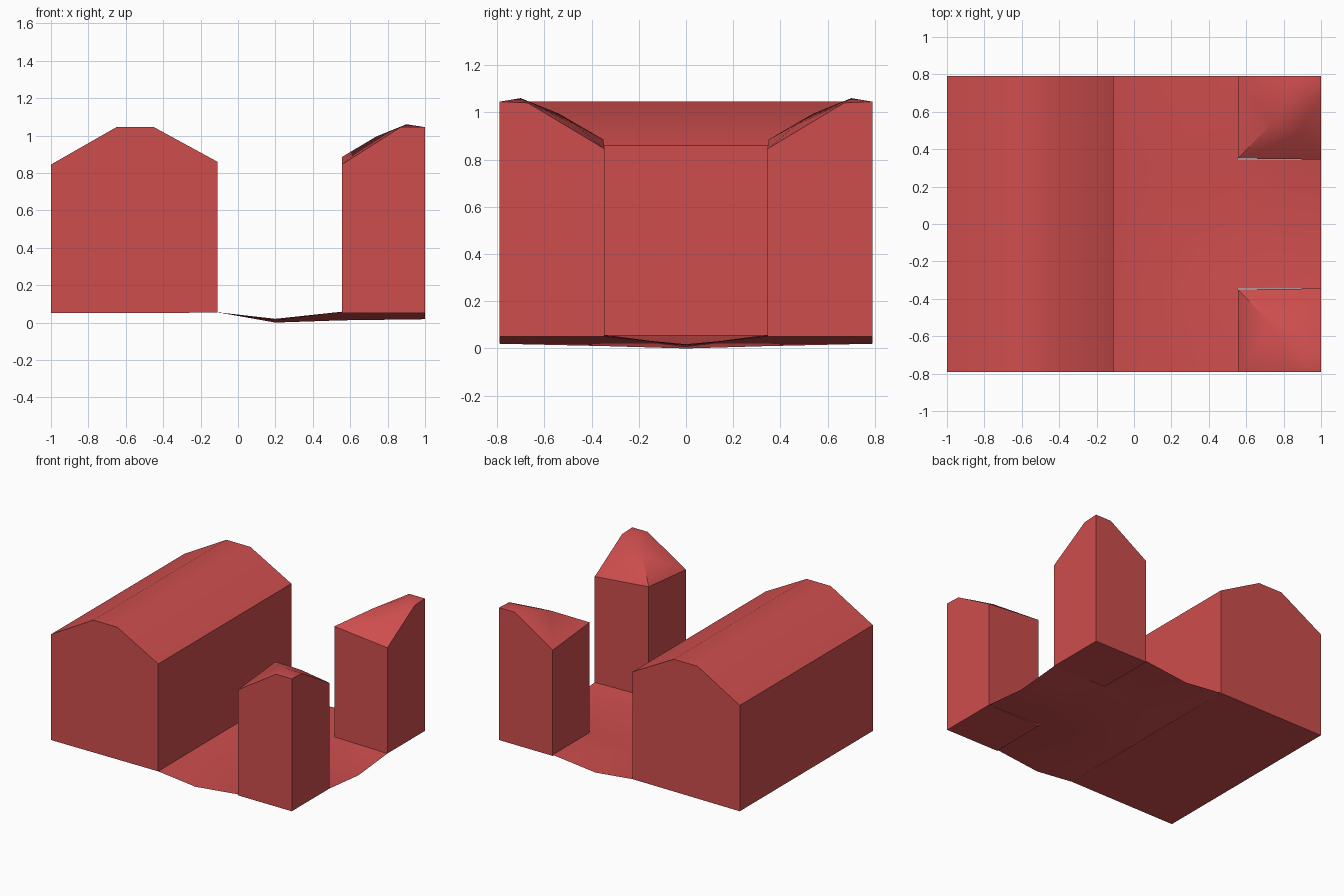
import bpy, bmesh, math

if "Cube" in bpy.data.objects:
    bpy.data.objects.remove(bpy.data.objects["Cube"])

red = bpy.data.materials.new("brick_red")
red.diffuse_color = (0.62, 0.075, 0.075, 1)
red.use_nodes = True
red.node_tree.nodes["Principled BSDF"].inputs["Base Color"].default_value = red.diffuse_color


def make(name, verts, faces, mirror=False, closed=True):
    mesh = bpy.data.meshes.new(name)
    mesh.from_pydata(verts, [], faces)
    bm = bmesh.new()
    bm.from_mesh(mesh)
    if closed:
        bmesh.ops.recalc_face_normals(bm, faces=bm.faces[:])
    bm.to_mesh(mesh)
    bm.free()
    mesh.materials.append(red)
    ob = bpy.data.objects.new(name, mesh)
    bpy.context.collection.objects.link(ob)
    bpy.ops.object.select_all(action='DESELECT')
    ob.select_set(True)
    bpy.context.view_layer.objects.active = ob
    bpy.ops.object.shade_smooth_by_angle(angle=math.radians(40))
    if mirror:
        m = ob.modifiers.new("mirror_y", 'MIRROR')
        m.use_axis = (False, True, False)
        m.merge_threshold = 0.001
    return ob


# Long hall: roofed profile extruded along y
profile = [(-1, .05), (-.11, .053), (-.11, .86), (-.45, 1.045), (-.65, 1.045), (-1, .845)]
n = len(profile)
verts = [(x, y, z) for y in (-.79, .79) for x, z in profile]
faces = [list(range(n)), list(range(n, 2 * n))]
faces += [(i, (i + 1) % n, (i + 1) % n + n, i + n) for i in range(n)]
make("long_hall", verts, faces)

# Corner towers: vertical walls under a bulging hip roof, mirrored front to back
rim = [(.555, .35, .885), (1, .345, .845), (1, .67, 1.04), (1, .79, 1.045),
       (.87, .79, 1.045), (.555, .79, .845)]
r = len(rim)
inner, peak, hip = 2 * r, 2 * r + 1, 2 * r + 2
verts = rim + [(x, y, .05) for x, y, z in rim]
verts += [(.86, .47, .95), (.9, .7, 1.06), (.74, .54, .995)]
roof = [(0, 1, inner), (1, 2, inner), (inner, 2, peak), (peak, 2, 3), (peak, 3, 4),
        (0, inner, hip), (inner, peak, hip), (hip, peak, 4), (0, hip, 5), (hip, 4, 5)]
# walls that share a plane become single panels
walls = [(0, 1, 1 + r, r), (1, 2, 3, 3 + r, 2 + r, 1 + r),
         (3, 4, 5, 5 + r, 4 + r, 3 + r), (5, 0, r, 5 + r)]
make("corner_tower", verts, roof + walls + [tuple(range(r, 2 * r))], mirror=True)

# Sunken T-shaped yard: thin sheet dipping along its centre lines
xs, ys = (-.11, .2, .555, 1), (0, .345, .79)
heights = [(.055, 0, .012, .018), (.055, .01, .058, .05), (.053, .02, .058, .05)]
verts = [(x, y, heights[j][i]) for j, y in enumerate(ys) for i, x in enumerate(xs)]
faces = [(j * 4 + i, j * 4 + i + 1, j * 4 + i + 5, j * 4 + i + 4)
         for j in range(2) for i in range(3) if (i, j) != (2, 1)]
make("yard", verts, faces, mirror=True, closed=False)
